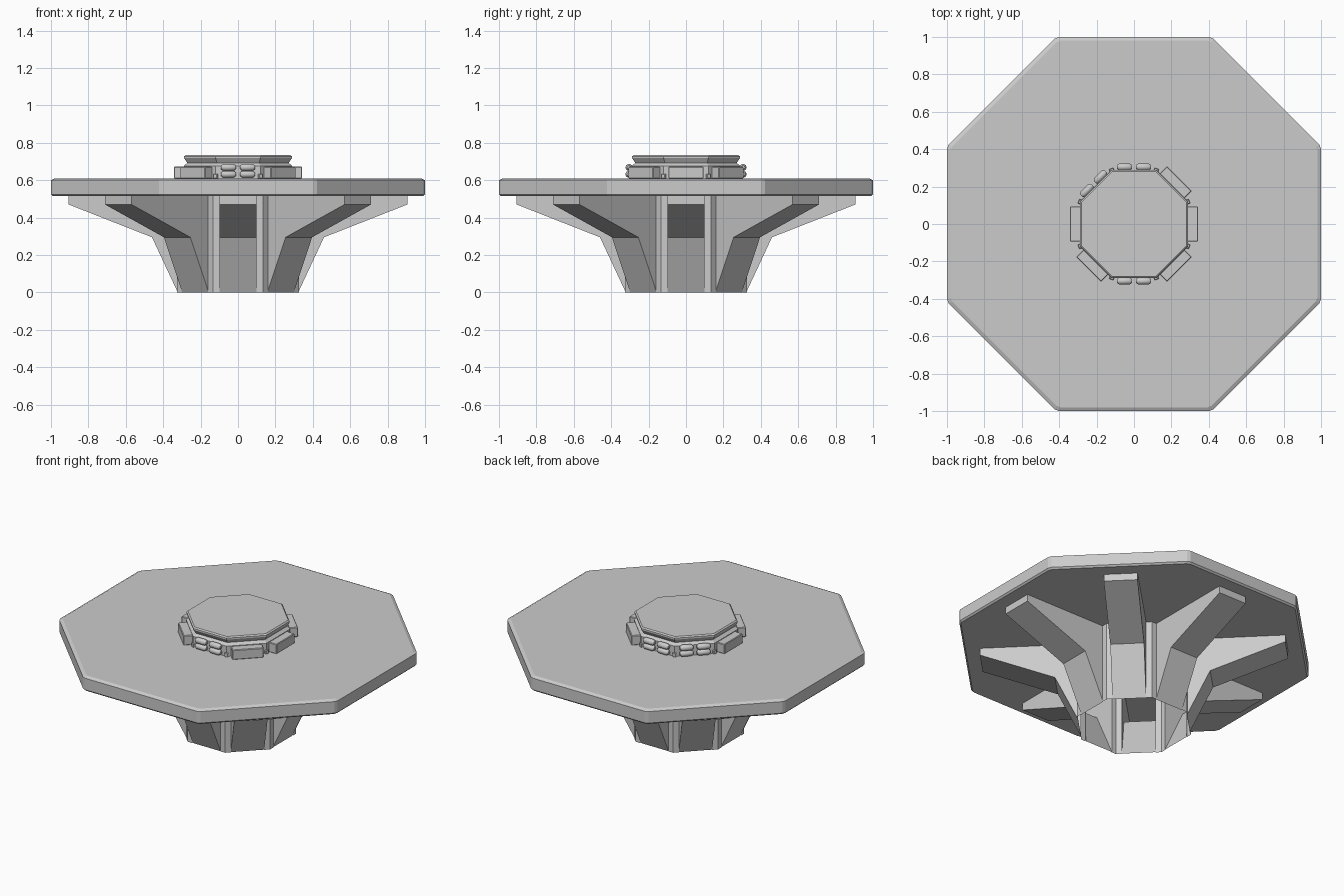
import bpy, bmesh
from math import sin, cos, tan, pi, radians
from mathutils import Matrix, Vector

if "Cube" in bpy.data.objects:
    bpy.data.objects.remove(bpy.data.objects["Cube"])

T = tan(pi / 8)


def finish(bm, name):
    bmesh.ops.recalc_face_normals(bm, faces=bm.faces)
    me = bpy.data.meshes.new(name)
    bm.to_mesh(me)
    bm.free()
    ob = bpy.data.objects.new(name, me)
    bpy.context.collection.objects.link(ob)
    return ob


def octagon(a, cut=0.0):
    # octagon of apothem a, with optionally chamfered corners
    pts = []
    for k in range(8):
        r = Matrix.Rotation(k * pi / 4, 3, 'Z')
        h = a * T - cut
        pts.append(r @ Vector((a, -h, 0)))
        if cut:
            pts.append(r @ Vector((a, h, 0)))
    return pts


def stacked(name, profile, cut=0.0):
    # loft of octagons through (apothem, z) pairs, capped both ends
    bm = bmesh.new()
    rings = [[bm.verts.new((p.x, p.y, z)) for p in octagon(a, cut)] for a, z in profile]
    n = len(rings[0])
    for lo, hi in zip(rings, rings[1:]):
        for i in range(n):
            j = (i + 1) % n
            bm.faces.new((lo[i], lo[j], hi[j], hi[i]))
    bm.faces.new(rings[0][::-1])
    bm.faces.new(rings[-1])
    return finish(bm, name)


def box(name, center, size, angle, bevel=0.0):
    # box placed in a radial frame (x = outward), turned about z
    bm = bmesh.new()
    m = Matrix.Rotation(angle, 4, 'Z') @ Matrix.Translation(center) @ Matrix.Diagonal((*size, 1))
    bmesh.ops.create_cube(bm, size=1, matrix=m)
    if bevel:
        bmesh.ops.bevel(bm, geom=bm.edges[:], offset=bevel, segments=1, affect='EDGES')
    return finish(bm, name)


def capsule(name, center, angle):
    # lozenge lamp lying along the side of the hub
    bm = bmesh.new()
    rings = [(-0.040, 0.010), (-0.028, 0.019), (0.028, 0.019), (0.040, 0.010)]
    m = Matrix.Rotation(angle, 4, 'Z') @ Matrix.Translation(center)
    loops = [[bm.verts.new(m @ Vector((r * cos(k * pi / 5), y, r * sin(k * pi / 5))))
              for k in range(10)] for y, r in rings]
    for a, b in zip(loops, loops[1:]):
        for i in range(10):
            j = (i + 1) % 10
            bm.faces.new((a[i], a[j], b[j], b[i]))
    bm.faces.new(loops[0])
    bm.faces.new(loops[-1])
    ob = finish(bm, name)
    for p in ob.data.polygons:
        p.use_smooth = len(p.vertices) == 4
    return ob


# Tabletop
stacked("tabletop", [(0.99, 0.515), (1.0, 0.525), (1.0, 0.60), (0.98, 0.61)], cut=0.012)

# Pedestal: hollow open-bottomed shell of eight flared legs and wall strips
R, W, TOP = 0.325, 0.1, 0.52
outer = [(R - 0.003, 0.0), (0.46, 0.295), (0.905, 0.47), (0.905, TOP)]
for k in range(8):
    rot = Matrix.Rotation(k * pi / 4, 3, 'Z')
    bm = bmesh.new()
    L, Rt = [[bm.verts.new(rot @ Vector((r, s * W, z))) for r, z in outer + [(R - 0.003, TOP)]]
             for s in (-1, 1)]
    for i in range(3):
        bm.faces.new((L[i], Rt[i], Rt[i + 1], L[i + 1]))
    bm.faces.new(L)
    bm.faces.new(Rt[::-1])
    finish(bm, f"pedestal_leg_{k}")

    # folded wall strip across the corner between neighbouring legs
    bm = bmesh.new()
    nxt = Matrix.Rotation((k + 1) * pi / 4, 3, 'Z')
    plan = [rot @ Vector((R, W, 0)), rot @ Vector((R, R * T, 0)), nxt @ Vector((R, -W, 0))]
    lo = [bm.verts.new(p) for p in plan]
    hi = [bm.verts.new(p + Vector((0, 0, TOP))) for p in plan]
    for i in range(2):
        bm.faces.new((lo[i], lo[i + 1], hi[i + 1], hi[i]))
    finish(bm, f"pedestal_wall_{k}")

# Central hub with grooved neck and cap
stacked("hub", [(0.29, 0.605), (0.29, 0.677), (0.272, 0.692)])
stacked("hub_cap", [(0.270, 0.690), (0.288, 0.718), (0.288, 0.728), (0.280, 0.735)])

# Hub sides: plain panels or groups of four lamps
for k in range(8):
    ang = k * pi / 4
    if k in (2, 3, 6):
        for i, y in enumerate((-0.051, 0.051)):
            for j, z in enumerate((0.632, 0.669)):
                capsule(f"hub_lamp_{k}_{i}{j}", (0.305, y, z), ang)
    else:
        box(f"hub_panel_{k}", (0.312, 0, 0.641), (0.062, 0.188, 0.064), ang, 0.004)
    # small studs at the hub corners
    box(f"hub_stud_{k}", (0.29 / cos(pi / 8) - 0.004, 0, 0.621), (0.022, 0.024, 0.026),
        ang + pi / 8, 0.003)
